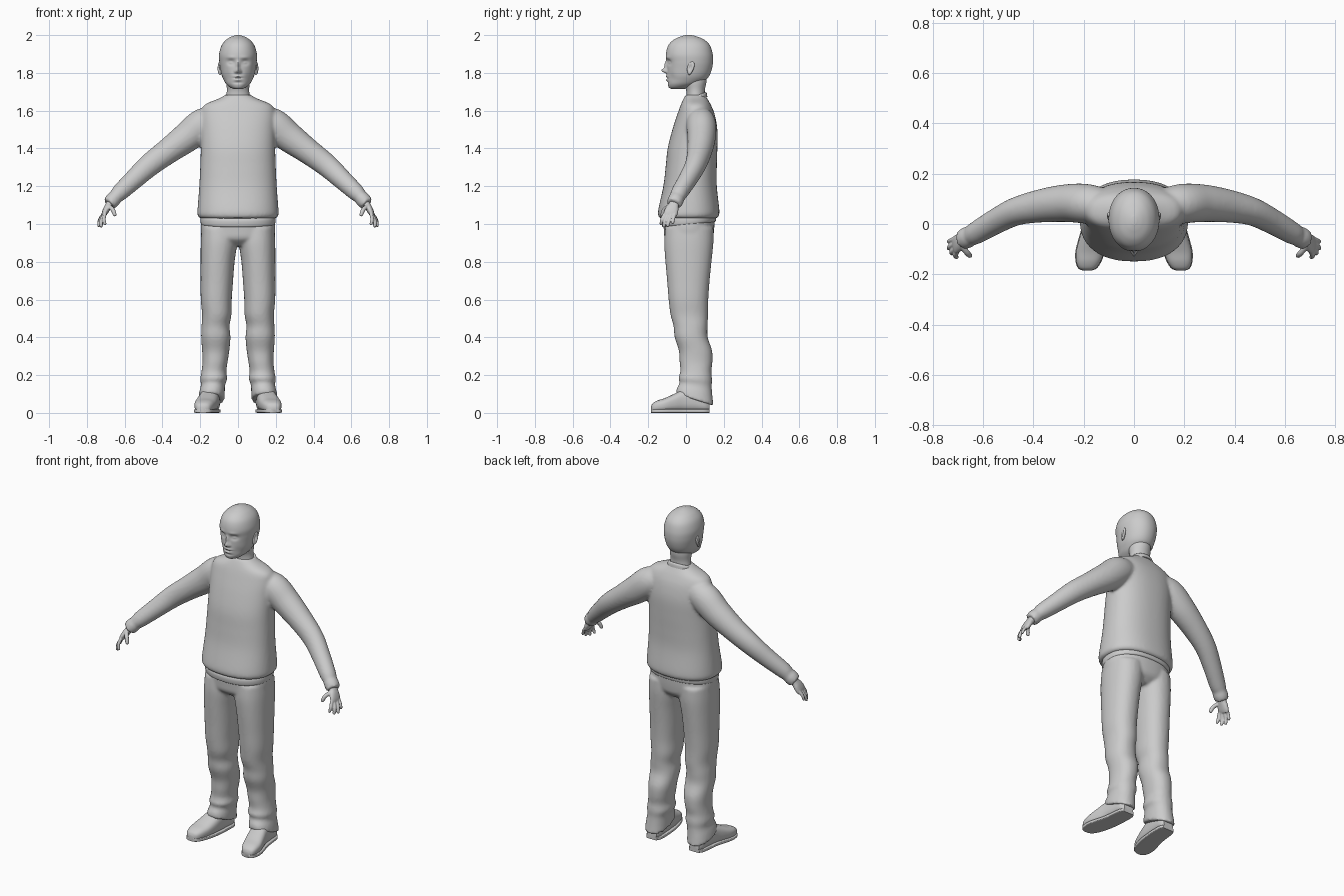
import bpy, bmesh, math
from mathutils import Vector

grey = bpy.data.materials.new("plain_grey")
grey.diffuse_color = (0.6, 0.6, 0.6, 1)


def smooth_rows(rows, steps):
    """Catmull-Rom interpolation between rows of numbers."""
    out, n = [], len(rows)
    for i in range(n - 1):
        a, b, c, d = rows[max(i - 1, 0)], rows[i], rows[i + 1], rows[min(i + 2, n - 1)]
        for k in range(steps):
            t = k / steps
            out.append([0.5 * (2 * q + (r - p) * t + (2 * p - 5 * q + 4 * r - s) * t * t
                               + (3 * q - p - 3 * r + s) * t ** 3)
                        for p, q, r, s in zip(a, b, c, d)])
    return out + [list(rows[-1])]


def loft(bm, rows, ref, fixed=None, p=2.0, seg=40, steps=5):
    """Skin rows of (x, y, z, ru, rv); rv runs along ref, ru across it."""
    rows, rings = smooth_rows(rows, steps), []
    for i, (x, y, z, ru, rv) in enumerate(rows):
        t = fixed or Vector(rows[min(i + 1, len(rows) - 1)][:3]) - Vector(rows[max(i - 1, 0)][:3])
        t = Vector(t).normalized()
        v = (Vector(ref) - t * t.dot(Vector(ref))).normalized()
        u = v.cross(t)
        ring = []
        for k in range(seg):
            a = math.tau * k / seg
            c, s = math.cos(a), math.sin(a)
            ring.append(bm.verts.new(Vector((x, y, z))
                        + u * (ru * math.copysign(abs(c) ** (2 / p), c))
                        + v * (rv * math.copysign(abs(s) ** (2 / p), s))))
        rings.append(ring)
    for a, b in zip(rings, rings[1:]):
        for k in range(seg):
            bm.faces.new((a[k], a[k - 1], b[k - 1], b[k]))
    bm.faces.new(rings[0])
    bm.faces.new(rings[-1][::-1])


def column(bm, rows, **kw):
    """Upright loft from rows of (z, x_min, x_max, y_front, y_back)."""
    loft(bm, [((a + b) / 2, (f + k) / 2, z, (b - a) / 2, (k - f) / 2)
              for z, a, b, f, k in rows], (0, 1, 0), (0, 0, 1), **kw)


def finish(name, bm, voxel=0, mirror=False, relax=6):
    bmesh.ops.recalc_face_normals(bm, faces=bm.faces)
    me = bpy.data.meshes.new(name)
    bm.to_mesh(me)
    bm.free()
    me.materials.append(grey)
    ob = bpy.data.objects.new(name, me)
    bpy.context.collection.objects.link(ob)
    for o in bpy.context.selected_objects:
        o.select_set(False)
    ob.select_set(True)
    bpy.context.view_layer.objects.active = ob
    bpy.ops.object.shade_smooth_by_angle(angle=math.radians(50))
    if voxel:  # fuse overlapping volumes into one soft skin
        m = ob.modifiers.new("fuse", "REMESH")
        m.mode, m.voxel_size, m.use_smooth_shade = "VOXEL", voxel, True
        m = ob.modifiers.new("relax", "SMOOTH")
        m.factor, m.iterations = 0.5, relax
    if mirror:
        ob.modifiers.new("mirror", "MIRROR")
    return ob


# Sweater: body and both sleeves
bm = bmesh.new()
column(bm, [(z, -w, w, f, b) for z, w, f, b in [
    (1.03, .2, -.138, .163), (1.045, .214, -.148, .175), (1.08, .214, -.146, .176),
    (1.2, .205, -.12, .163), (1.3, .2, -.108, .163), (1.4, .197, -.097, .166),
    (1.5, .198, -.072, .166), (1.58, .197, -.046, .152), (1.63, .178, -.028, .132),
    (1.665, .1, -.012, .112), (1.685, .065, .0, .1)]], p=2.3, seg=64)
for s in (1, -1):
    loft(bm, [(s * x, y, z, ru, rv) for x, y, z, ru, rv in [
        (.09, .07, 1.56, .06, .06), (.18, .08, 1.53, .085, .078), (.267, .083, 1.462, .08, .075),
        (.37, .072, 1.386, .068, .066), (.468, .05, 1.312, .061, .056),
        (.55, .01, 1.237, .053, .05), (.627, -.035, 1.165, .045, .045),
        (.65, -.046, 1.14, .037, .04), (.66, -.052, 1.13, .041, .043),
        (.683, -.064, 1.105, .038, .04)]], (0, 1, 0))
finish("sweater", bm, .009)

# Collar ring, low at the front and high at the back
bm = bmesh.new()
column(bm, [(1.648, -.083, .083, -.02, .113), (1.668, -.078, .078, -.014, .11),
            (1.677, -.07, .07, -.005, .102), (1.675, -.06, .06, .005, .09)], steps=4, seg=56)
for v in bm.verts:
    v.co.z += (v.co.y - .05) * .4
finish("collar", bm)

# Shirt band below the sweater hem
bm = bmesh.new()
column(bm, [(z, -w, w, f, b) for z, w, f, b in [
    (.995, .188, -.118, .15), (1.002, .197, -.127, .158), (1.03, .198, -.13, .16),
    (1.05, .19, -.12, .15)]], p=2.3, seg=64)
for v in bm.verts:
    v.co.z += v.co.y * .1
finish("shirt_band", bm)

# Trousers: hips and two legs
bm = bmesh.new()
column(bm, [(.885, -.07, .07, -.07, .1), (.92, -.17, .17, -.11, .138),
            (.96, -.196, .196, -.117, .148), (1.03, -.193, .193, -.12, .152)], p=2.3, seg=64)
leg = [(.98, .0, .193, -.11, .145), (.9, .004, .197, -.115, .145), (.8, .018, .198, -.109, .135),
       (.7, .026, .198, -.1, .125), (.6, .033, .197, -.092, .118), (.52, .035, .19, -.082, .117),
       (.46, .045, .193, -.066, .114), (.4, .04, .195, -.06, .115), (.33, .046, .19, -.038, .138),
       (.27, .055, .188, -.034, .14), (.22, .062, .193, -.03, .134), (.18, .057, .2, -.04, .138),
       (.15, .068, .196, -.034, .136), (.11, .07, .205, -.048, .14), (.07, .072, .21, -.054, .146)]
for s in (1, -1):
    column(bm, [(z, *sorted((s * a, s * b)), f, k) for z, a, b, f, k in leg], p=2.2)
for v in bm.verts:  # slant the leg hems down to the heel
    v.co.z -= (v.co.y - .045) * .5 * max(0, 1 - v.co.z / .2)
finish("trousers", bm, .009, relax=4)

# Head with face relief: (x, z, width, height, depth along y)
bm = bmesh.new()
column(bm, [(z, -w, w, f, b) for z, f, b, w in [
    (1.715, -.078, -.01, .02), (1.722, -.09, .02, .04), (1.74, -.097, .07, .062),
    (1.765, -.099, .108, .077), (1.79, -.1, .126, .087), (1.825, -.1, .138, .094),
    (1.86, -.102, .143, .099), (1.9, -.106, .141, .1), (1.945, -.094, .127, .087),
    (1.975, -.066, .098, .063), (1.992, -.03, .06, .035), (2, -.002, .03, .01)]],
    seg=128, steps=7, p=2.1)
relief = [(0, 1.812, .012, .013, -.028), (0, 1.84, .009, .022, -.014),
          (0, 1.782, .022, .006, -.007), (0, 1.763, .018, .006, -.007),
          (0, 1.773, .022, .003, .004), (0, 1.748, .025, .006, .004)]
for s in (1, -1):
    relief += [(s * .038, 1.856, .019, .014, .012), (s * .038, 1.854, .011, .006, -.007),
               (s * .035, 1.882, .025, .008, -.004), (s * .014, 1.806, .006, .007, -.008),
               (s * .055, 1.775, .018, .025, .004)]
for v in bm.verts:
    if v.co.y < 0:
        x, z = v.co.x, v.co.z
        v.co.y += sum(d * math.exp(-((x - a) / w) ** 2 - ((z - c) / h) ** 2)
                      for a, c, w, h, d in relief)
finish("head", bm)

# Neck
bm = bmesh.new()
column(bm, [(1.62, -.07, .07, -.01, .105), (1.67, -.063, .063, .002, .1),
            (1.71, -.059, .059, .0, .1), (1.75, -.062, .062, -.015, .108),
            (1.79, -.06, .06, -.02, .11)])
finish("neck", bm)

# Ears: flattened shells with a hollow, leaning back
bm = bmesh.new()
bmesh.ops.create_uvsphere(bm, u_segments=28, v_segments=20, radius=1)
for v in bm.verts:
    x, y, z = v.co
    hollow = .011 * math.exp(-((y + .1) / .45) ** 2 - ((z - .1) / .5) ** 2) if x > 0 else 0
    v.co = (.096 + x * .012 + y * .005 - hollow, .024 + y * (.018 + .005 * z) + z * .007,
            1.825 + z * .036)
finish("ears", bm, mirror=True)

# Hands: palm, four fingers and a thumb
bm = bmesh.new()
loft(bm, [(.667, -.056, 1.125, .022, .026), (.683, -.065, 1.1, .019, .027),
          (.695, -.073, 1.08, .018, .034), (.706, -.081, 1.058, .015, .037),
          (.713, -.086, 1.043, .01, .033)], (0, 1, 0), p=2.3)
fingers = [((.704, -.112, 1.055), (.71, -.127, 1.025), (.704, -.132, .999), .0095),
           ((.709, -.097, 1.05), (.724, -.111, 1.017), (.724, -.117, .988), .01),
           ((.713, -.078, 1.05), (.732, -.09, 1.016), (.737, -.097, .99), .0095),
           ((.712, -.058, 1.055), (.731, -.066, 1.028), (.738, -.07, 1.005), .0085),
           ((.684, -.088, 1.095), (.663, -.115, 1.075), (.652, -.126, 1.048), .0115)]
for a, b, c, r in fingers:
    tip = Vector(c) + (Vector(c) - Vector(b)).normalized() * r * .6
    loft(bm, [(*a, r, r), (*b, r, r), (*c, r * .85, r * .85), (*tip, r * .35, r * .35)],
         (0, 1, 0), seg=14)
finish("hands", bm, .0035, mirror=True, relax=3)

# Shoes and soles: rows of (y, x, half width, height)
last = [(-.185, .186, .015, .03), (-.176, .185, .034, .047), (-.15, .181, .048, .062),
        (-.11, .174, .056, .075), (-.06, .162, .056, .098), (-.01, .152, .052, .12),
        (.05, .146, .05, .12), (.1, .143, .046, .09), (.125, .142, .032, .07)]
bm = bmesh.new()
loft(bm, [(x, y, h / 2 + .004, w, h / 2) for y, x, w, h in last], (0, 0, 1), (0, 1, 0), p=2.6)
finish("shoes", bm, mirror=True)
bm = bmesh.new()
loft(bm, [(x, y, .01, w + .003, .01) for y, x, w, h in last], (0, 0, 1), (0, 1, 0), p=6)
finish("shoe_soles", bm, mirror=True)
